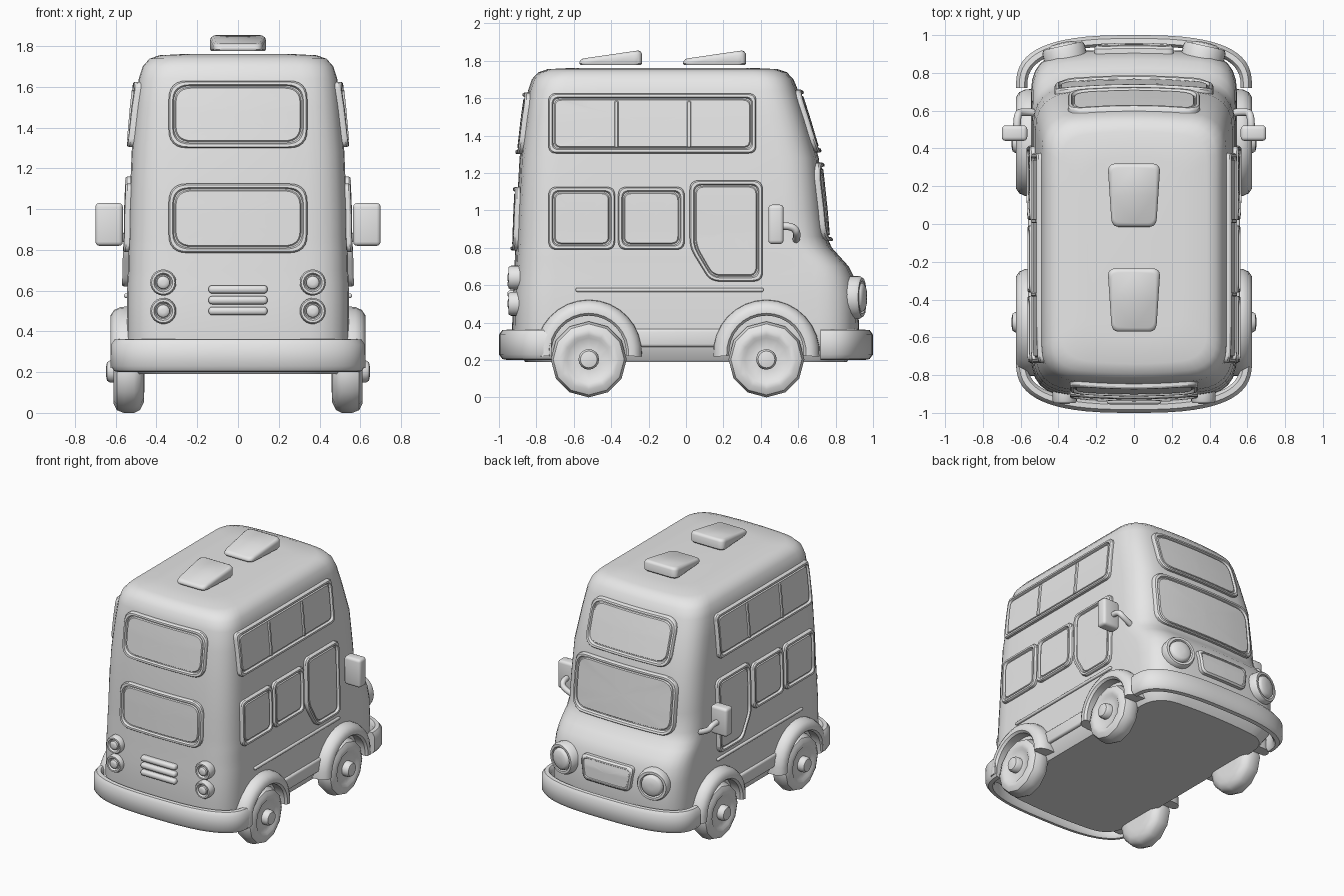
import bpy
import bmesh
import math
from mathutils import Vector, Matrix
from mathutils.bvhtree import BVHTree

if "Cube" in bpy.data.objects:
    bpy.data.objects.remove(bpy.data.objects["Cube"])

grey = bpy.data.materials.new("plain_grey")
grey.use_nodes = True
grey.diffuse_color = (0.8, 0.8, 0.8, 1)
grey.node_tree.nodes["Principled BSDF"].inputs["Base Color"].default_value = (0.8, 0.8, 0.8, 1)


def finish(name, bm, angle=40):
    bmesh.ops.recalc_face_normals(bm, faces=bm.faces)
    mesh = bpy.data.meshes.new(name)
    bm.to_mesh(mesh)
    obj = bpy.data.objects.new(name, mesh)
    bpy.context.collection.objects.link(obj)
    mesh.materials.append(grey)
    bpy.ops.object.select_all(action='DESELECT')
    obj.select_set(True)
    bpy.context.view_layer.objects.active = obj
    bpy.ops.object.shade_smooth_by_angle(angle=math.radians(angle))
    return obj


def loft(rings):
    """Skin a list of equal closed rings and cap both ends."""
    bm = bmesh.new()
    loops = [[bm.verts.new(p) for p in ring] for ring in rings]
    for a, b in zip(loops, loops[1:]):
        for i in range(len(a)):
            j = (i + 1) % len(a)
            bm.faces.new((a[i], a[j], b[j], b[i]))
    bm.faces.new(loops[0])
    bm.faces.new(loops[-1])
    return bm


def outline(corners, radius, n=6):
    """Polygon with rounded corners and subdivided edges."""
    pts, arcs = [], []
    corners = [Vector(c) for c in corners]
    for i, p in enumerate(corners):
        a = p + (corners[i - 1] - p).normalized() * radius
        b = p + (corners[(i + 1) % len(corners)] - p).normalized() * radius
        arcs.append([a * (1 - t) ** 2 + p * 2 * t * (1 - t) + b * t * t
                     for t in (k / 6 for k in range(7))])
    for i, arc in enumerate(arcs):
        nxt = arcs[(i + 1) % len(arcs)][0]
        pts += arc + [arc[-1].lerp(nxt, k / n) for k in range(1, n)]
    return pts


def rect(x0, x1, y0, y1):
    return [(x0, y0), (x1, y0), (x1, y1), (x0, y1)]


def box(name, lo, hi, bevel):
    bm = bmesh.new()
    bmesh.ops.create_cube(bm, size=1)
    lo, hi = Vector(lo), Vector(hi)
    for v in bm.verts:
        v.co = Vector((v.co[i] * abs(hi[i] - lo[i]) for i in range(3))) + (lo + hi) / 2
    bmesh.ops.bevel(bm, geom=bm.edges[:], offset=bevel, segments=3, profile=0.5, affect='EDGES')
    return finish(name, bm)


def lathe(name, profile, sides, place, angle=40):
    rings = []
    for r, h in profile:
        rings.append([place @ Vector((r * math.sin(k * math.tau / sides),
                                      r * math.cos(k * math.tau / sides), h)) for k in range(sides)])
    return finish(name, loft(rings), angle)


# Body shell: height, rear, front, half width, corner size
levels = [(0.19, -0.86, 0.86, 0.49), (0.27, -0.92, 0.915, 0.54), (0.36, -0.93, 0.925, 0.545),
          (0.55, -0.925, 0.92, 0.545), (0.64, -0.92, 0.9, 0.543), (0.7, -0.917, 0.87, 0.54),
          (0.75, -0.915, 0.825, 0.54), (0.8, -0.912, 0.78, 0.538), (0.86, -0.91, 0.752, 0.535),
          (1.0, -0.905, 0.74, 0.533), (1.28, -0.89, 0.71, 0.522), (1.5, -0.865, 0.645, 0.503),
          (1.64, -0.845, 0.6, 0.487), (1.7, -0.825, 0.575, 0.468), (1.738, -0.79, 0.54, 0.435),
          (1.755, -0.74, 0.49, 0.385), (1.762, -0.6, 0.35, 0.25)]
rings = []
for z, back, front, half in levels:
    ring = []
    for p in outline(rect(-half, half, back, front), 0.19 * half / 0.54):
        mid, reach = (back + front) / 2, (front - back) / 2
        bow = 0.035 * (p.x / half) ** 2 * (p.y - mid) / reach
        ring.append((p.x, p.y - bow, z))
    rings.append(ring)
shell = loft(rings)
bmesh.ops.recalc_face_normals(shell, faces=shell.faces)
surface = BVHTree.FromBMesh(shell)
finish("body", shell)

FRAME = [(0, -0.02), (0, 0.017), (0.006, 0.026), (0.019, 0.026), (0.025, 0.01), (0.031, 0.01), (0.036, 0.018)]
BAR = [(0, -0.01), (0, 0.022), (0.004, 0.028)]
PLATE = [(0, -0.03), (0, 0.025), (0.012, 0.036), (0.02, 0.036), (0.024, 0.03)]


def panel(name, corners, radius, axis, sign, profile=FRAME):
    """Raised panel that follows the body on one side."""
    pts = outline(corners, radius)
    us, vs = [p.x for p in pts], [p.y for p in pts]
    cu, cv = (min(us) + max(us)) / 2, (min(vs) + max(vs)) / 2
    hu, hv = max(us) - cu, max(vs) - cv
    d, top = profile[-1]
    steps = [(1 - i / hu, 1 - i / hv, h) for i, h in profile]
    steps += [((1 - d / hu) * s, (1 - d / hv) * s, top) for s in (0.7, 0.4, 0.05)]
    out = Vector((sign, 0, 0)) if axis == 'x' else Vector((0, sign, 0))
    rings = []
    for su, sv, h in steps:
        ring = []
        for p in pts:
            u, v = cu + (p.x - cu) * su, cv + (p.y - cv) * sv
            start = Vector((0, u, v)) if axis == 'x' else Vector((u, 0, v))
            hit = surface.ray_cast(start + out * 3, -out)[0]
            ring.append(hit + out * h)
        rings.append(ring)
    return finish(name, loft(rings), 30)


# End windows and front grille
panel("rear_upper_window", rect(-0.34, 0.34, 1.3, 1.63), 0.09, 'y', -1)
panel("rear_lower_window", rect(-0.34, 0.34, 0.785, 1.125), 0.09, 'y', -1)
panel("front_upper_window", rect(-0.35, 0.35, 1.31, 1.645), 0.09, 'y', 1)
panel("windshield", rect(-0.42, 0.42, 0.835, 1.255), 0.1, 'y', 1)
panel("front_grille", [(-0.19, 0.44), (0.19, 0.44), (0.215, 0.62), (-0.215, 0.62)], 0.04, 'y', 1, PLATE)

# Rear vent bars
for i in range(3):
    z = 0.5 + i * 0.053
    box(f"rear_vent_bar_{i}", (-0.145, -0.955, z - 0.02), (0.145, -0.9, z + 0.02), 0.017)

WHEEL = [(0.1, 0.46), (0.15, 0.462), (0.188, 0.48), (0.203, 0.51), (0.203, 0.56), (0.19, 0.594),
         (0.16, 0.61), (0.13, 0.608), (0.115, 0.596), (0.06, 0.596)]
HUB = [(0.055, 0.58), (0.055, 0.628), (0.045, 0.643), (0.02, 0.648)]
TAIL = [(0.064, -0.03), (0.064, 0.018), (0.057, 0.03), (0.046, 0.03), (0.038, 0.014),
        (0.033, 0.014), (0.031, 0.028), (0.024, 0.034), (0.01, 0.036)]
HEAD = [(0.115, -0.05), (0.115, 0.015), (0.105, 0.032), (0.088, 0.032), (0.08, 0.018),
        (0.075, 0.035), (0.06, 0.045), (0.02, 0.05)]
ARCH = [(0.2, 0.44), (0.2, 0.61), (0.213, 0.625), (0.24, 0.626), (0.268, 0.608), (0.283, 0.575),
        (0.285, 0.54), (0.285, 0.44)]

for side, sign in (("right", -1), ("left", 1)):
    # Side windows, door and trim
    panel(f"{side}_upper_window", rect(-0.735, 0.375, 1.305, 1.625), 0.04, 'x', sign)
    for i, y in enumerate((-0.372, 0.016)):
        panel(f"{side}_window_bar_{i}", rect(y - 0.011, y + 0.011, 1.335, 1.585), 0.009, 'x', sign, BAR)
    for i, y in enumerate((-0.735, -0.363)):
        panel(f"{side}_lower_window_{i}", rect(y, y + 0.355, 0.79, 1.125), 0.045, 'x', sign)
    panel(f"{side}_door", [(0.13, 0.62), (0.41, 0.62), (0.41, 1.16), (0.02, 1.16), (0.02, 0.8)],
          0.05, 'x', sign)
    box(f"{side}_trim", (sign * 0.535, -0.59, 0.564), (sign * 0.56, 0.415, 0.586), 0.009)
    box(f"{side}_sill", (sign * 0.48, -0.32, 0.27), (sign * 0.562, 0.23, 0.366), 0.015)

    # Wheels with hubs and arches
    turn = Matrix.Rotation(sign * math.pi / 2, 4, 'Y')
    for end, y in (("rear", -0.52), ("front", 0.43)):
        place = Matrix.Translation((0, y, 0.203)) @ turn
        lathe(f"{side}_{end}_wheel", WHEEL, 12, place)
        lathe(f"{side}_{end}_hub", HUB, 16, place)
        rings = []
        for k in range(17):
            a = math.radians(-4 + 188 * k / 16)
            rings.append([(sign * x, y + r * math.cos(a), 0.237 + r * math.sin(a)) for r, x in ARCH])
        finish(f"{side}_{end}_arch", loft(rings))

    # Lamps
    for i, z in enumerate((0.5, 0.64)):
        place = Matrix.Translation((sign * 0.367, -0.918, z)) @ Matrix.Rotation(math.pi / 2, 4, 'X')
        lathe(f"{side}_tail_lamp_{i}", TAIL, 24, place)
    place = (Matrix.Translation((sign * 0.37, 0.912, 0.535)) @ Matrix.Rotation(-sign * 0.22, 4, 'Z')
             @ Matrix.Rotation(-math.pi / 2, 4, 'X'))
    lathe(f"{side}_headlamp", HEAD, 24, place)

    # Mirror on a bent arm
    box(f"{side}_mirror", (sign * 0.565, 0.44, 0.82), (sign * 0.7, 0.522, 1.03), 0.02)
    curve = bpy.data.curves.new(f"{side}_mirror_arm", 'CURVE')
    curve.dimensions = '3D'
    curve.bevel_depth = 0.02
    curve.use_fill_caps = True
    spline = curve.splines.new('NURBS')
    path = [(0.62, 0.5, 0.915), (0.62, 0.57, 0.92), (0.6, 0.6, 0.87), (0.5, 0.585, 0.835)]
    spline.points.add(len(path) - 1)
    for point, (x, y, z) in zip(spline.points, path):
        point.co = (sign * x, y, z, 1)
    spline.use_endpoint_u = True
    spline.order_u = 3
    curve.materials.append(grey)
    bpy.context.collection.objects.link(bpy.data.objects.new(curve.name, curve))

# Wrap-around bumpers
SECTION = [(0, 0.23), (0, 0.335), (0.018, 0.36), (0.045, 0.362), (0.06, 0.34), (0.06, 0.22),
           (0.045, 0.2), (0.018, 0.205)]
for end, sign in (("rear", -1), ("front", 1)):
    rings = []
    for k in range(33):
        a = math.pi * k / 32
        cx, sy = math.cos(a), math.sin(a)
        px, py = math.copysign(abs(cx) ** 0.72, cx), abs(sy) ** 0.72
        rings.append([((0.625 - d) * px, sign * (0.72 + (0.28 - d) * py), z) for d, z in SECTION])
    finish(f"{end}_bumper", loft(rings))

# Wedge-shaped roof vents
for i, y0 in enumerate((-0.57, -0.015)):
    base = outline(rect(-0.14, 0.14, 0, 0.335), 0.045, 2)
    rings = []
    for scale, lift, tilt in ((0.96, 1.776, 0), (1, 1.784, 0), (1, 1.793, 0.13), (0.96, 1.803, 0.14),
                              (0.88, 1.809, 0.145)):
        ring = []
        for p in base:
            y = 0.167 + (p.y - 0.167) * scale
            ring.append((p.x * scale * (0.84 + 0.16 * y / 0.335), y0 + y, lift + tilt * y))
        rings.append(ring)
    finish(f"roof_vent_{i}", loft(rings))
